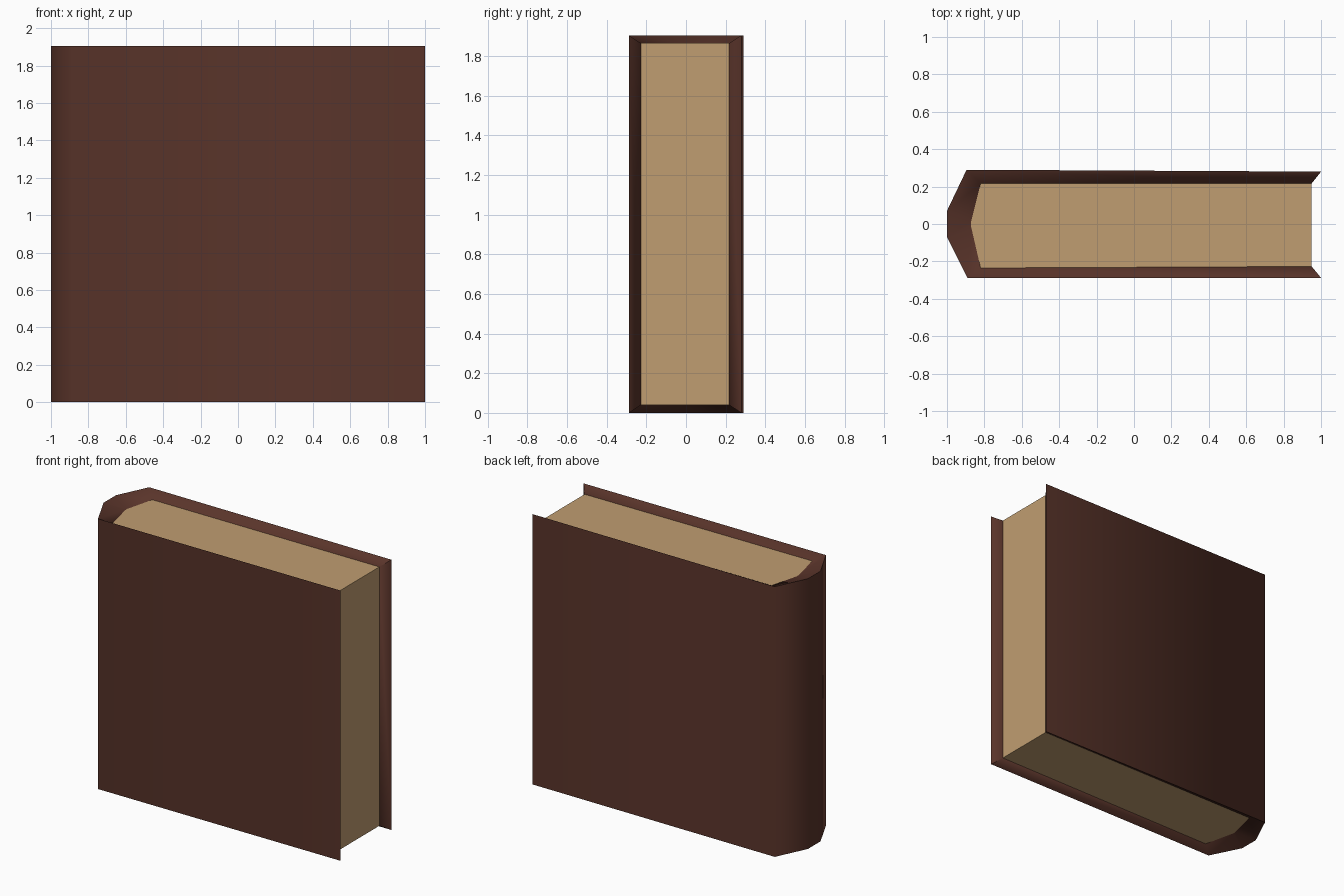
import bpy, bmesh, math

if "Cube" in bpy.data.objects:
    bpy.data.objects.remove(bpy.data.objects["Cube"])

H = 1.905      # cover height
INSET = 0.04   # how far the page block sits in from the cover edges


def material(name, color):
    m = bpy.data.materials.new(name)
    m.diffuse_color = (*color, 1)
    m.use_nodes = True
    m.node_tree.nodes["Principled BSDF"].inputs["Base Color"].default_value = m.diffuse_color
    return m


def upright(name, ring, mat):
    """Close a ring of (x, y, z_low, z_high) columns with side walls."""
    bm = bmesh.new()
    low = [bm.verts.new((x, y, a)) for x, y, a, b in ring]
    high = [bm.verts.new((x, y, b)) for x, y, a, b in ring]
    n = len(ring)
    for i in range(n):
        j = (i + 1) % n
        bm.faces.new((low[i], low[j], high[j], high[i]))
    return name, bm, low, high, mat


def finish(name, bm, mat):
    bmesh.ops.recalc_face_normals(bm, faces=bm.faces[:])
    me = bpy.data.meshes.new(name)
    bm.to_mesh(me)
    bm.free()
    me.materials.append(mat)
    ob = bpy.data.objects.new(name, me)
    bpy.context.collection.objects.link(ob)
    bpy.ops.object.select_all(action='DESELECT')
    bpy.context.view_layer.objects.active = ob
    ob.select_set(True)
    bpy.ops.object.shade_smooth_by_angle(angle=math.radians(66))
    return ob


leather = material("leather_brown", (0.10, 0.034, 0.023))
paper = material("paper_tan", (0.53, 0.34, 0.165))

# Cover: U-shaped section, outer face larger than inner so the rims slope
outer = [(1, -0.288), (-0.89, -0.288), (-1, -0.07),
         (-1, 0.07), (-0.895, 0.29), (1, 0.28)]
inner = [(0.95, -0.227), (-0.82, -0.235), (-0.872, -0.01),
         (-0.872, 0.01), (-0.82, 0.217), (0.95, 0.217)]
ring = [(x, y, 0, H) for x, y in outer]
ring += [(x, y, INSET, H - INSET) for x, y in reversed(inner)]
name, bm, low, high, mat = upright("book_cover", ring, leather)
n = len(ring)
for i in range(len(outer) - 1):
    for v in (low, high):
        bm.faces.new((v[i], v[i + 1], v[n - 2 - i], v[n - 1 - i]))
finish(name, bm, mat)

# Page block: fills the cover, tucked slightly into it
block = [(0.95, -0.235), (-0.825, -0.24), (-0.88, 0),
         (-0.825, 0.225), (0.95, 0.225)]
ring = [(x, y, INSET, H - INSET) for x, y in block]
name, bm, low, high, mat = upright("page_block", ring, paper)
bm.faces.new(low)
bm.faces.new(high)
finish(name, bm, mat)
